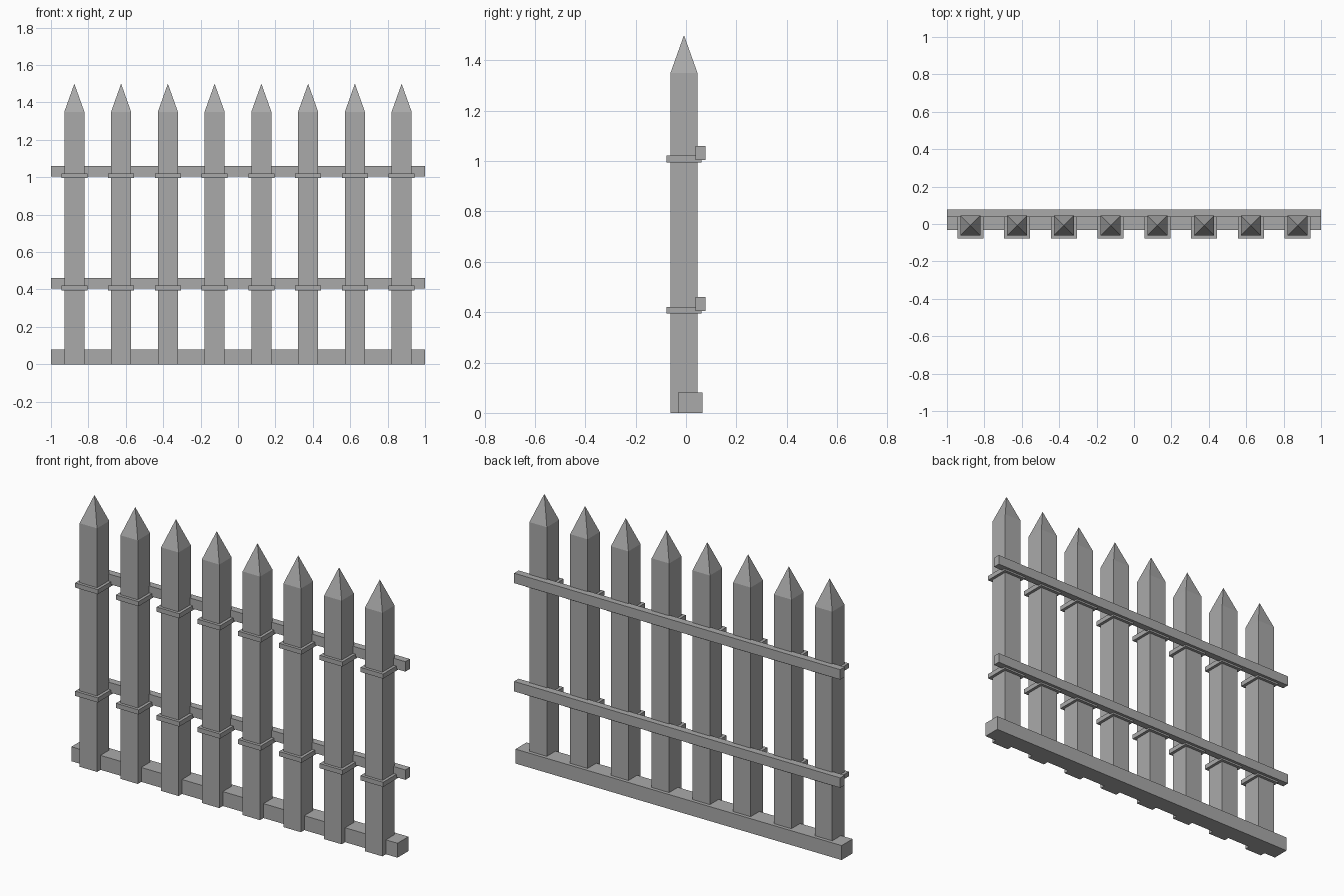
import bpy
import bmesh

cube = bpy.data.objects.get("Cube")
if cube:
    bpy.data.objects.remove(cube, do_unlink=True)

GREY = (0.4, 0.4, 0.4, 1.0)
mat = bpy.data.materials.new("plain grey")
mat.use_nodes = True
mat.diffuse_color = GREY
mat.node_tree.nodes["Principled BSDF"].inputs["Base Color"].default_value = GREY


def add_object(name, bm):
    mesh = bpy.data.meshes.new(name)
    bm.to_mesh(mesh)
    bm.free()
    mesh.materials.append(mat)
    obj = bpy.data.objects.new(name, mesh)
    bpy.context.collection.objects.link(obj)
    return obj


def box_mesh(x, y, z):
    """Box spanning the given (low, high) ranges."""
    bm = bmesh.new()
    bmesh.ops.create_cube(bm, size=1)
    for v in bm.verts:
        v.co = [(lo + hi) / 2 + c * (hi - lo)
                for c, (lo, hi) in zip(v.co, (x, y, z))]
    return bm


def centred(middle, width):
    return (middle - width / 2, middle + width / 2)


POST_Y = -0.008
POST_WIDTH = 0.107
BAND_WIDTH = 0.139
POST_TOP, TIP = 1.35, 1.5
LEVELS = {"lower": 0.395, "upper": 0.995}

# Base beam and the two rails behind the posts
add_object("base_beam", box_mesh((-1, 1), (-0.031, 0.065), (0, 0.08)))
for level, z in LEVELS.items():
    add_object(level + "_rail",
               box_mesh((-1, 1), (0.038, 0.0775), (z + 0.01, z + 0.065)))

for i in range(8):
    x = -0.875 + 0.25 * i

    # Square post whose top face is drawn up into a pyramid point
    bm = box_mesh(centred(x, POST_WIDTH), centred(POST_Y, POST_WIDTH), (0, POST_TOP))
    top = max(bm.faces, key=lambda f: f.calc_center_median().z)
    tip = bmesh.ops.poke(bm, faces=[top])["verts"][0]
    tip.co.z = TIP
    add_object(f"post_{i + 1}", bm)

    # Thin square bands around the post
    for level, z in LEVELS.items():
        add_object(f"{level}_band_{i + 1}",
                   box_mesh(centred(x, BAND_WIDTH), centred(POST_Y, BAND_WIDTH),
                            (z, z + 0.026)))
